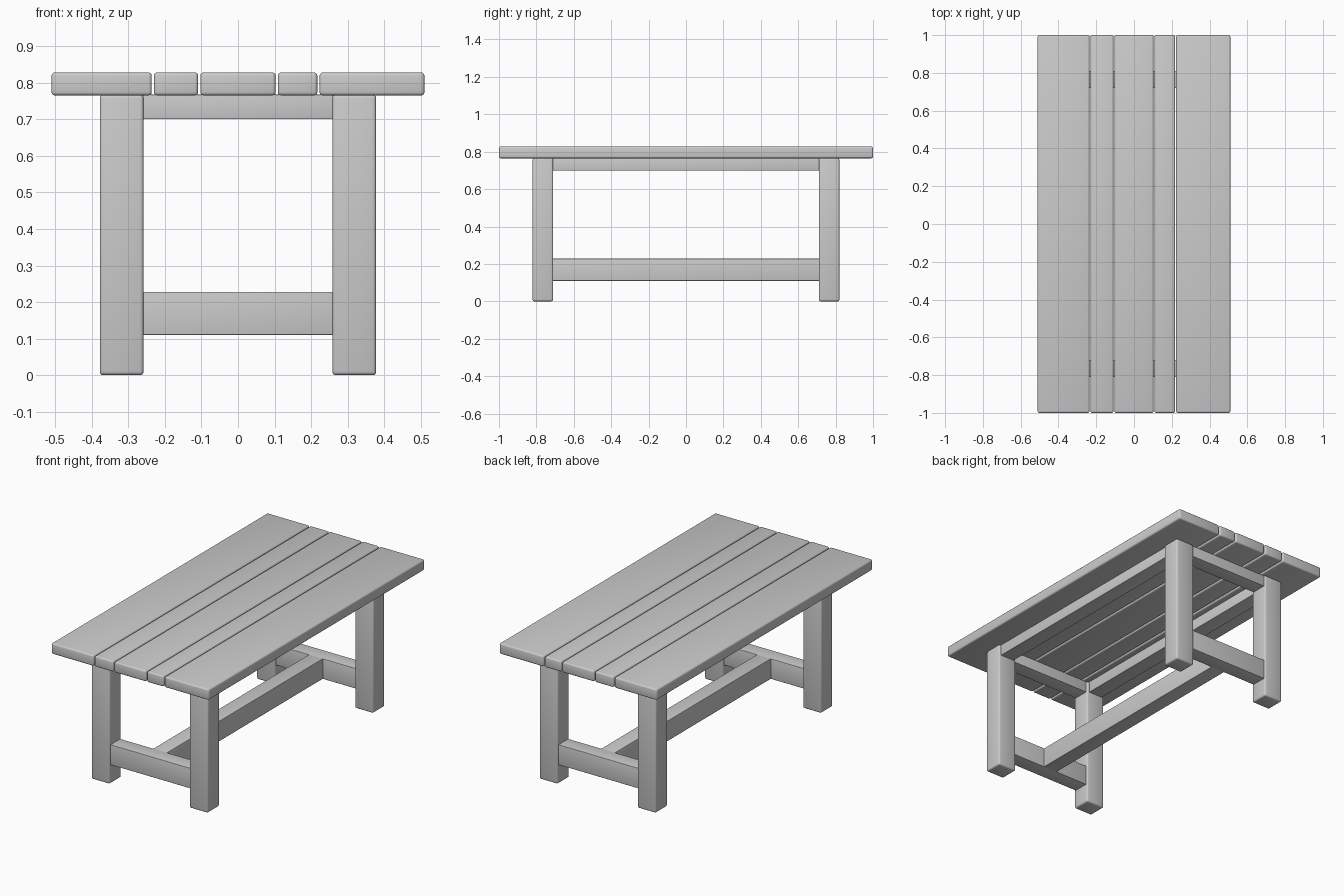
import bpy

if "Cube" in bpy.data.objects:
    bpy.data.objects.remove(bpy.data.objects["Cube"])


def beam(name, x, y, z, bevel=0.004):
    """Rounded box spanning the (min, max) ranges given on each axis."""
    bpy.ops.mesh.primitive_cube_add(
        size=1, location=[(a + b) / 2 for a, b in (x, y, z)])
    ob = bpy.context.object
    ob.name = name
    ob.scale = [b - a for a, b in (x, y, z)]
    bpy.ops.object.transform_apply(location=False, rotation=False, scale=True)
    mod = ob.modifiers.new("rounded_edges", 'BEVEL')
    mod.width = bevel
    mod.segments = 3
    bpy.ops.object.modifier_apply(modifier=mod.name)
    bpy.ops.object.shade_smooth_by_angle()
    return ob


TOP_Z = (0.765, 0.828)
APRON_Z = (0.70, 0.767)
STRETCHER_Z = (0.11, 0.228)

# Tabletop planks of uneven width with narrow gaps
seams = [-0.51, -0.233, -0.106, 0.106, 0.22, 0.51]
gap = 0.003
for i, (a, b) in enumerate(zip(seams, seams[1:])):
    left = a if i == 0 else a + gap
    right = b if i == len(seams) - 2 else b - gap
    beam(f"top_plank_{i + 1}", (left, right), (-1, 1), TOP_Z, 0.009)

# Four legs
for sx, side in ((-1, "left"), (1, "right")):
    for sy, end in ((-1, "front"), (1, "back")):
        cx, cy = sx * 0.318, sy * 0.765
        beam(f"{end}_{side}_leg", (cx - 0.06, cx + 0.06),
             (cy - 0.055, cy + 0.055), (0, 0.767), 0.01)

# Side aprons under the top
for sx, side in ((-1, "left"), (1, "right")):
    cx = sx * 0.318
    beam(f"{side}_apron", (cx - 0.045, cx + 0.045), (-0.713, 0.713), APRON_Z, 0.002)

# End aprons and low end stretchers
for sy, end in ((-1, "front"), (1, "back")):
    cy = sy * 0.765
    span = (cy - 0.045, cy + 0.045)
    beam(f"{end}_apron", (-0.261, 0.261), span, APRON_Z, 0.002)
    beam(f"{end}_stretcher", (-0.261, 0.261), span, STRETCHER_Z, 0.002)

# Long central stretcher
beam("centre_stretcher", (-0.045, 0.045), (-0.723, 0.723), STRETCHER_Z, 0.002)
